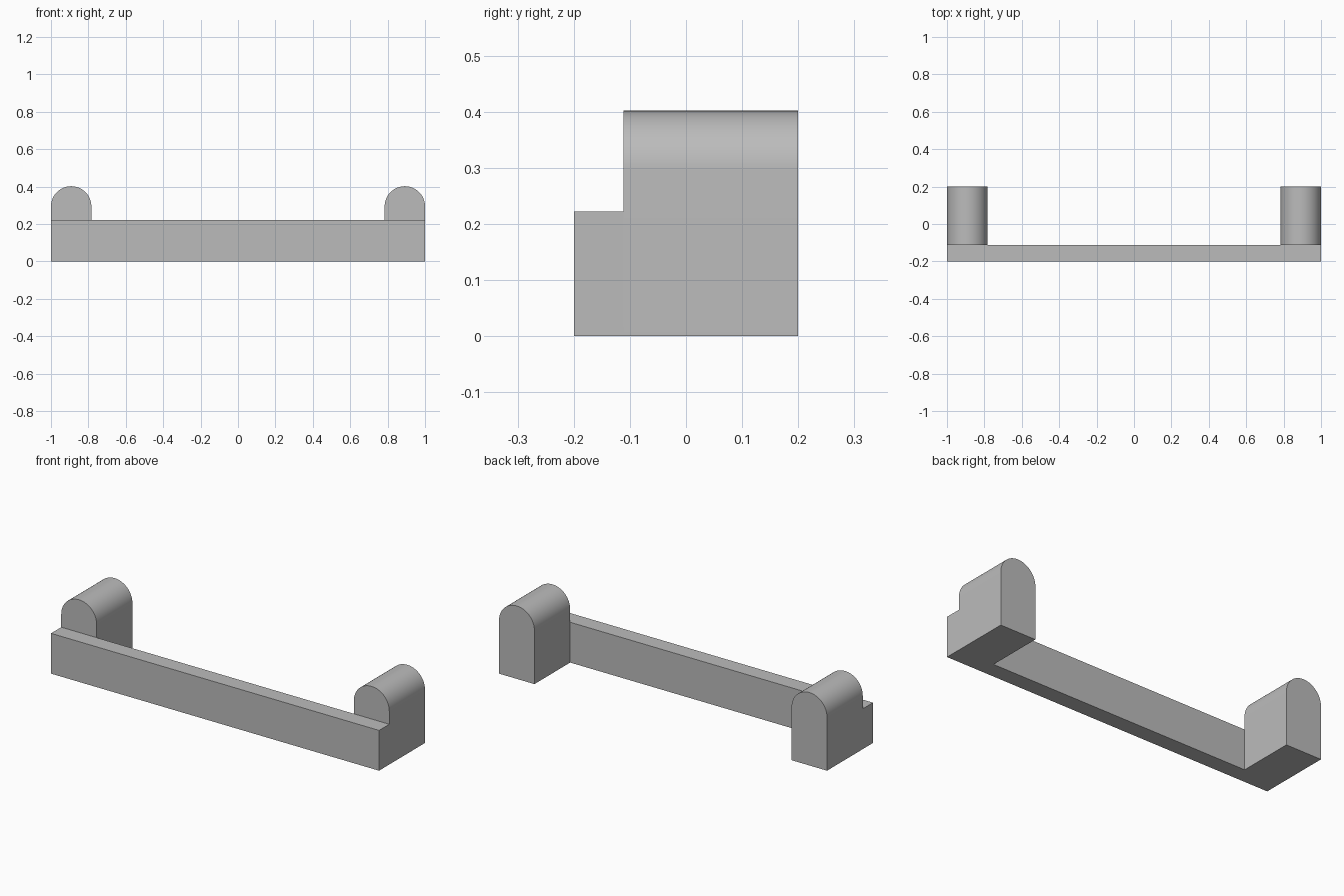
import bpy, bmesh, math
from mathutils import Vector

cube = bpy.data.objects.get("Cube")
if cube:
    bpy.data.objects.remove(cube, do_unlink=True)

BAR_FRONT, BAR_BACK, BAR_TOP = -0.2, -0.111, 0.222
POST_BACK, POST_TOP, RADIUS = 0.2, 0.402, 0.108
ARC_STEPS = 32

# Plain grey material
grey = bpy.data.materials.new("plain_grey")
grey.use_nodes = True
colour = (0.5, 0.5, 0.5, 1)
grey.diffuse_color = colour
grey.node_tree.nodes["Principled BSDF"].inputs["Base Color"].default_value = colour


def extrude_profile(name, profile, y_front, y_back):
    """Extrude an x-z outline along y into a solid."""
    bm = bmesh.new()
    face = bm.faces.new([bm.verts.new((x, y_front, z)) for x, z in profile])
    result = bmesh.ops.extrude_face_region(bm, geom=[face])
    moved = [v for v in result["geom"] if isinstance(v, bmesh.types.BMVert)]
    bmesh.ops.translate(bm, verts=moved, vec=Vector((0, y_back - y_front, 0)))
    bmesh.ops.recalc_face_normals(bm, faces=bm.faces)
    mesh = bpy.data.meshes.new(name)
    bm.to_mesh(mesh)
    bm.free()
    mesh.materials.append(grey)
    obj = bpy.data.objects.new(name, mesh)
    bpy.context.collection.objects.link(obj)
    bpy.ops.object.select_all(action="DESELECT")
    obj.select_set(True)
    bpy.context.view_layer.objects.active = obj
    bpy.ops.object.shade_smooth_by_angle(angle=math.radians(30))
    return obj


# Long bar across the front
extrude_profile("front_bar", [(-1, 0), (1, 0), (1, BAR_TOP), (-1, BAR_TOP)],
                BAR_FRONT, BAR_BACK)

# Round-topped post behind each end of the bar
for name, side in (("left_post", 1), ("right_post", -1)):
    centre = side * (1 - RADIUS)
    angles = [math.pi * i / ARC_STEPS for i in range(ARC_STEPS + 1)]
    arch = [(centre + RADIUS * math.cos(a), POST_TOP - RADIUS + RADIUS * math.sin(a))
            for a in angles]
    outline = [(centre - RADIUS, 0), (centre + RADIUS, 0)] + arch
    extrude_profile(name, outline, BAR_BACK, POST_BACK)
